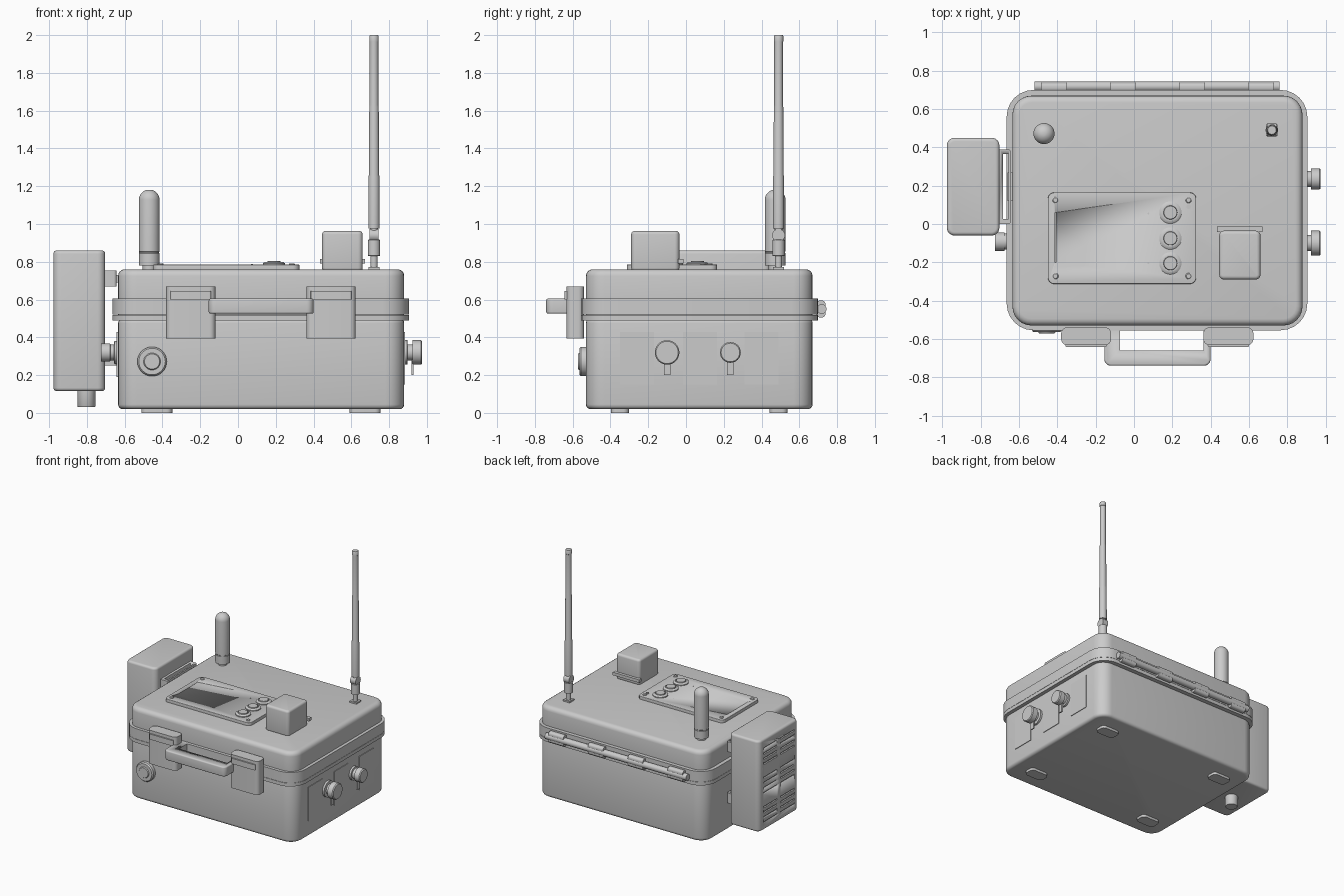
import bpy, bmesh, math
from mathutils import Vector, Matrix

cube = bpy.data.objects.get("Cube")
if cube:
    bpy.data.objects.remove(cube, do_unlink=True)

grey = bpy.data.materials.new("plain_grey")
grey.use_nodes = True
COLOUR = (0.6, 0.6, 0.6, 1)
grey.diffuse_color = COLOUR
grey.node_tree.nodes["Principled BSDF"].inputs["Base Color"].default_value = COLOUR


def finish(bm, name):
    bmesh.ops.recalc_face_normals(bm, faces=bm.faces)
    mesh = bpy.data.meshes.new(name)
    bm.to_mesh(mesh)
    bm.free()
    obj = bpy.data.objects.new(name, mesh)
    bpy.context.collection.objects.link(obj)
    mesh.materials.append(grey)
    bpy.ops.object.select_all(action="DESELECT")
    obj.select_set(True)
    bpy.context.view_layer.objects.active = obj
    bpy.ops.object.shade_smooth_by_angle(angle=math.radians(35))
    return obj


def box(name, x, y, z, corner=0, edge=0, axis=2):
    """Box between ranges; corners along axis are rounded, then the rims."""
    bm = bmesh.new()
    bmesh.ops.create_cube(bm, size=1)
    for v in bm.verts:
        v.co = Vector([r[0] if c < 0 else r[1] for c, r in zip(v.co, (x, y, z))])
    if corner:
        along = [e for e in bm.edges
                 if abs(e.verts[0].co[axis] - e.verts[1].co[axis]) > 1e-5]
        bmesh.ops.bevel(bm, geom=along, offset=corner, segments=6,
                        profile=0.5, affect="EDGES")
    if edge:
        rims = [e for e in bm.edges
                if abs(e.verts[0].co[axis] - e.verts[1].co[axis]) < 1e-5
                and len({round(abs(f.normal[axis])) for f in e.link_faces}) == 2]
        bmesh.ops.bevel(bm, geom=rims, offset=edge, segments=4,
                        profile=0.5, affect="EDGES")
    return finish(bm, name)


def lathe(name, profile, at, direction=(0, 0, 1), sides=32):
    """Turn (radius, height) points about an axis starting at a point."""
    bm = bmesh.new()
    rings = []
    for r, h in profile:
        rings.append([bm.verts.new((r * math.cos(a), r * math.sin(a), h))
                      for a in (2 * math.pi * i / sides for i in range(sides))])
    for low, high in zip(rings, rings[1:]):
        for i in range(sides):
            j = (i + 1) % sides
            bm.faces.new((low[i], low[j], high[j], high[i]))
    bm.faces.new(rings[0])
    bm.faces.new(rings[-1])
    turn = Vector((0, 0, 1)).rotation_difference(Vector(direction)).to_matrix().to_4x4()
    bm.transform(Matrix.Translation(at) @ turn)
    return finish(bm, name)


def cut(target, cutters):
    for c in cutters:
        mod = target.modifiers.new("cut", "BOOLEAN")
        mod.object, mod.operation, mod.solver = c, "DIFFERENCE", "EXACT"
        bpy.context.view_layer.objects.active = target
        bpy.ops.object.modifier_apply(modifier=mod.name)
        bpy.data.objects.remove(c, do_unlink=True)


# Case, lid, rim flanges and feet
box("case_base", (-0.635, 0.88), (-0.53, 0.67), (0.02, 0.5), 0.1, 0.025)
box("case_lid", (-0.635, 0.88), (-0.53, 0.67), (0.48, 0.76), 0.1, 0.035)
box("base_rim", (-0.665, 0.905), (-0.555, 0.7), (0.49, 0.518), 0.14)
box("lid_rim", (-0.665, 0.905), (-0.555, 0.7), (0.52, 0.605), 0.14)
for x in (-0.43, 0.673):
    for y in (-0.35, 0.49):
        box("foot", (x - 0.082, x + 0.082), (y - 0.048, y + 0.048), (0, 0.03), 0.03)

# Front latches
for x in (-0.25, 0.493):
    box("latch", (x - 0.13, x + 0.13), (-0.632, -0.54), (0.395, 0.67), 0.03)
    box("latch_lip", (x - 0.108, x + 0.108), (-0.643, -0.6), (0.6, 0.645), 0.01)

# Carry handle: an open loop joined to the rim
handle = box("carry_handle", (-0.155, 0.4), (-0.74, -0.54), (0.525, 0.605), 0.035, 0.01)
cut(handle, [box("handle_gap", (-0.072, 0.363), (-0.66, -0.5), (0.4, 0.7))])

# Front round port
lathe("front_port", [(0.078, 0), (0.078, 0.025), (0.07, 0.035), (0.045, 0.035),
                     (0.04, 0.042), (0.03, 0.042)], (-0.455, -0.53, 0.272), (0, -1, 0))

# Rear hinge rod with knuckle clips
lathe("hinge_rod", [(0.026, 0), (0.026, 1.28)], (-0.52, 0.718, 0.55), (1, 0, 0), 20)
for x in (-0.418, -0.057, 0.303, 0.662):
    box("hinge_clip", (x - 0.068, x + 0.068), (0.69, 0.738), (0.505, 0.595), 0.02, 0, 0)

# Left side panels and capped connectors
for y in (-0.26, 0.073, 0.4):
    box("side_panel", (0.87, 0.885), (y - 0.09, y + 0.09), (0.15, 0.427))
for y, r in ((-0.1, 0.065), (0.235, 0.055)):
    lathe("connector", [(r, 0), (r, 0.018), (0.042, 0.02), (0.042, 0.045),
                        (r, 0.047), (r, 0.09), (r - 0.006, 0.097)],
          (0.878, y, 0.32), (1, 0, 0))
    box("connector_strap", (0.918, 0.928), (y - 0.017, y + 0.017), (0.2, 0.3))

# Right side cable gland
lathe("cable_gland", [(0.06, 0), (0.06, 0.02), (0.042, 0.022), (0.042, 0.04),
                      (0.048, 0.042), (0.048, 0.09)], (-0.635, -0.092, 0.32), (-1, 0, 0))
box("gland_plate", (-0.642, -0.62), (-0.18, 0), (0.19, 0.427))

# Side module with louvres, two mounting brackets and a bottom plug
module = box("side_module", (-0.977, -0.703), (-0.06, 0.45), (0.115, 0.86), 0.04, 0.018)
slots = []
for group in (0.24, 0.48, 0.72):
    for row in range(4):
        z = group + (row - 1.5) * 0.042
        for y in (0.085, 0.305):
            slots.append(box("slot", (-1, -0.965), (y - 0.09, y + 0.09), (z - 0.006, z + 0.006)))
cut(module, slots)
for z in (0.25, 0.67):
    bracket = box("bracket", (-0.71, -0.643), (0, 0.39), (z, z + 0.083), 0.015)
    cut(bracket, [box("gap", (-0.685, -0.655), (0.025, 0.365), (z - 0.1, z + 0.2))])
    box("bracket_bolt", (-0.66, -0.62), (0.12, 0.27), (z + 0.02, z + 0.06))
lathe("module_plug", [(0.044, 0), (0.048, 0.006), (0.048, 0.1)], (-0.803, 0.195, 0.03))

# Control panel with groove, screen, screws and buttons
panel = box("control_panel", (-0.45, 0.325), (-0.313, 0.165), (0.75, 0.785), 0.035, 0.004)
cut(panel, [box("groove", (-0.413, -0.407), (-0.2, 0.06), (0.775, 0.8))])
for x, y in ((-0.41, 0.125), (-0.41, -0.272), (0.285, -0.272), (0.285, 0.125)):
    lathe("panel_screw", [(0.016, 0), (0.016, 0.009), (0.012, 0.012)], (x, y, 0.78), sides=16)
lathe("panel_lamp", [(0.012, 0), (0.012, 0.01)], (0.285, 0.09, 0.78), sides=16)
for y in (0.055, -0.205):
    lathe("panel_dot", [(0.005, 0), (0.005, 0.007)], (0.075, y, 0.78), sides=12)
for y in (0.06, -0.075, -0.205):
    lathe("button", [(0.058, 0), (0.058, 0.012), (0.046, 0.02), (0.04, 0.02),
                     (0.04, 0.014), (0.036, 0.014), (0.034, 0.024)], (0.19, y, 0.78))

# Sensor housing with its rear clip
box("sensor_housing", (0.445, 0.66), (-0.29, -0.035), (0.75, 0.963), 0.025, 0.018)
box("sensor_clip", (0.433, 0.672), (-0.042, -0.012), (0.79, 0.815))

# Short domed antenna
dome = [(0.055 * math.cos(a), 1.127 + 0.055 * math.sin(a))
        for a in (math.radians(10 * i) for i in range(9))]
lathe("short_antenna", [(0.035, 0.75), (0.035, 0.78), (0.055, 0.78), (0.055, 0.845),
                        (0.053, 0.847), (0.053, 0.853), (0.055, 0.855)] + dome,
      (-0.47, 0.472, 0))

# Tall whip antenna on a swivel base
box("whip_mount", (0.69, 0.75), (0.46, 0.52), (0.75, 0.772))
lathe("whip_base", [(0.019, 0.76), (0.019, 0.83), (0.033, 0.832), (0.033, 0.915),
                    (0.022, 0.92), (0.022, 0.98)], (0.72, 0.49, 0), sides=24)
lathe("whip_knuckle", [(0.034, 0), (0.034, 0.05)], (0.695, 0.49, 0.94), (1, 0, 0), 24)
lathe("whip_rod", [(0.03, 0.975), (0.029, 1.25), (0.027, 1.26), (0.025, 1.62),
                   (0.023, 1.63), (0.023, 1.965), (0.025, 1.967), (0.025, 1.995),
                   (0.022, 2.0)], (0.72, 0.49, 0), sides=24)
